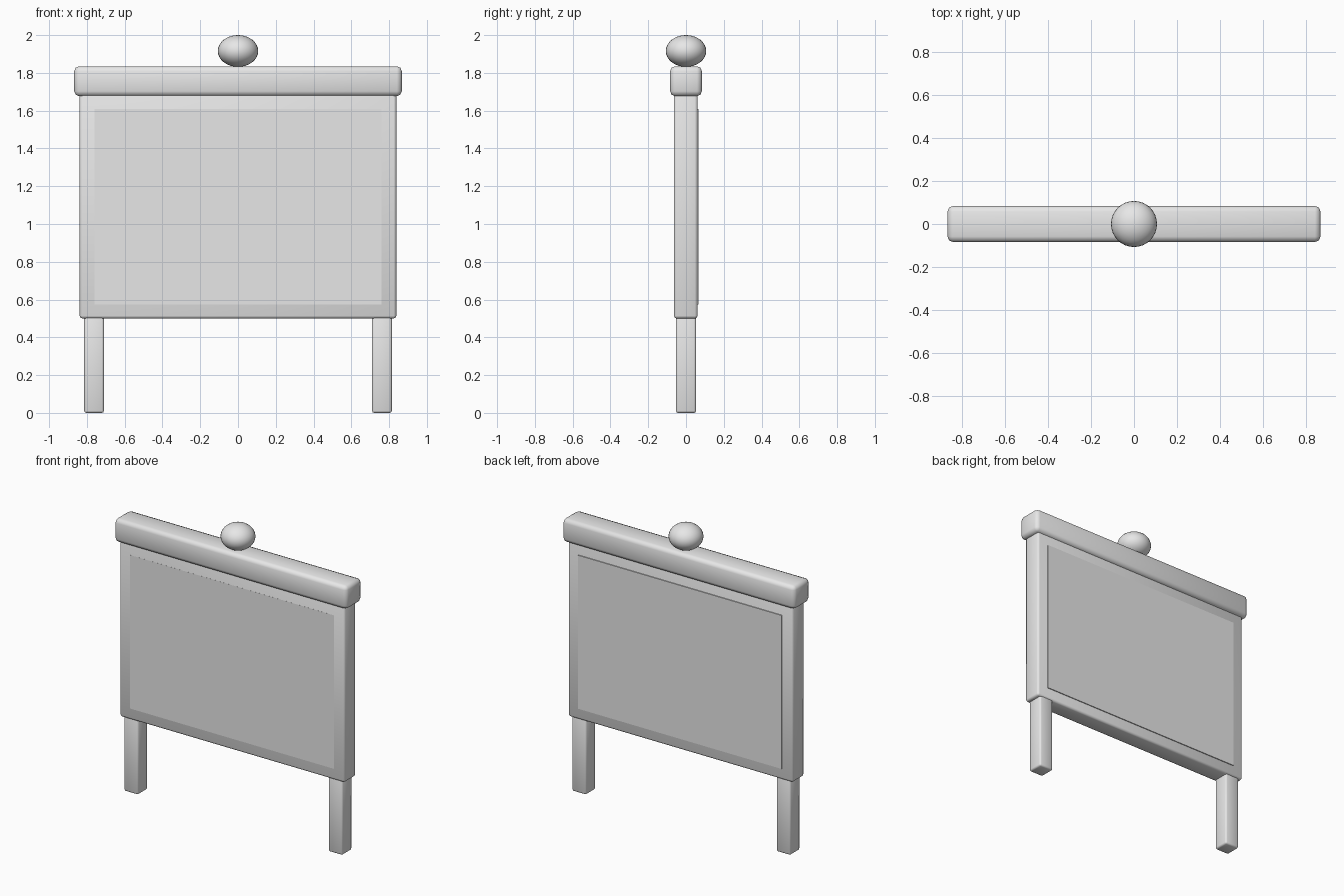
import bpy
import math

default = bpy.data.objects.get("Cube")
if default:
    bpy.data.objects.remove(default, do_unlink=True)

# One plain grey for the whole board
grey = bpy.data.materials.new("plain_grey")
grey.use_nodes = True
colour = (0.8, 0.8, 0.8, 1)
grey.diffuse_color = colour
grey.node_tree.nodes["Principled BSDF"].inputs["Base Color"].default_value = colour


def finish(obj, name):
    obj.name = name
    obj.data.materials.append(grey)
    bpy.ops.object.shade_smooth_by_angle(angle=math.radians(60))
    return obj


def rounded_box(name, low, high, bevel, segments=2):
    """Box between two corners with softened edges."""
    centre = [(a + b) / 2 for a, b in zip(low, high)]
    bpy.ops.mesh.primitive_cube_add(size=1, location=centre)
    obj = bpy.context.object
    obj.scale = [b - a for a, b in zip(low, high)]
    bpy.ops.object.transform_apply(location=False, rotation=False, scale=True)
    if bevel:
        mod = obj.modifiers.new("soft_edges", "BEVEL")
        mod.width = bevel
        mod.segments = segments
        bpy.ops.object.modifier_apply(modifier=mod.name)
    return finish(obj, name)


# Main board and the thin sheet set through it, proud at the back
rounded_box("board", (-0.838, -0.064, 0.5), (0.838, 0.061, 1.69), 0.014)
rounded_box("sheet", (-0.76, -0.0645, 0.575), (0.76, 0.067, 1.61), 0)

# Top rail
rounded_box("top_rail", (-0.867, -0.084, 1.677), (0.867, 0.084, 1.835), 0.026)

# Legs
for side, name in ((1, "left_leg"), (-1, "right_leg")):
    x = side * 0.762
    rounded_box(name, (x - 0.052, -0.053, 0), (x + 0.052, 0.053, 0.52), 0.011)

# Flattened ball on top
bpy.ops.mesh.primitive_uv_sphere_add(segments=32, ring_count=16, radius=1, location=(0, 0, 1.916))
bpy.context.object.scale = (0.107, 0.107, 0.084)
bpy.ops.object.transform_apply(location=False, rotation=False, scale=True)
finish(bpy.context.object, "finial_ball")
